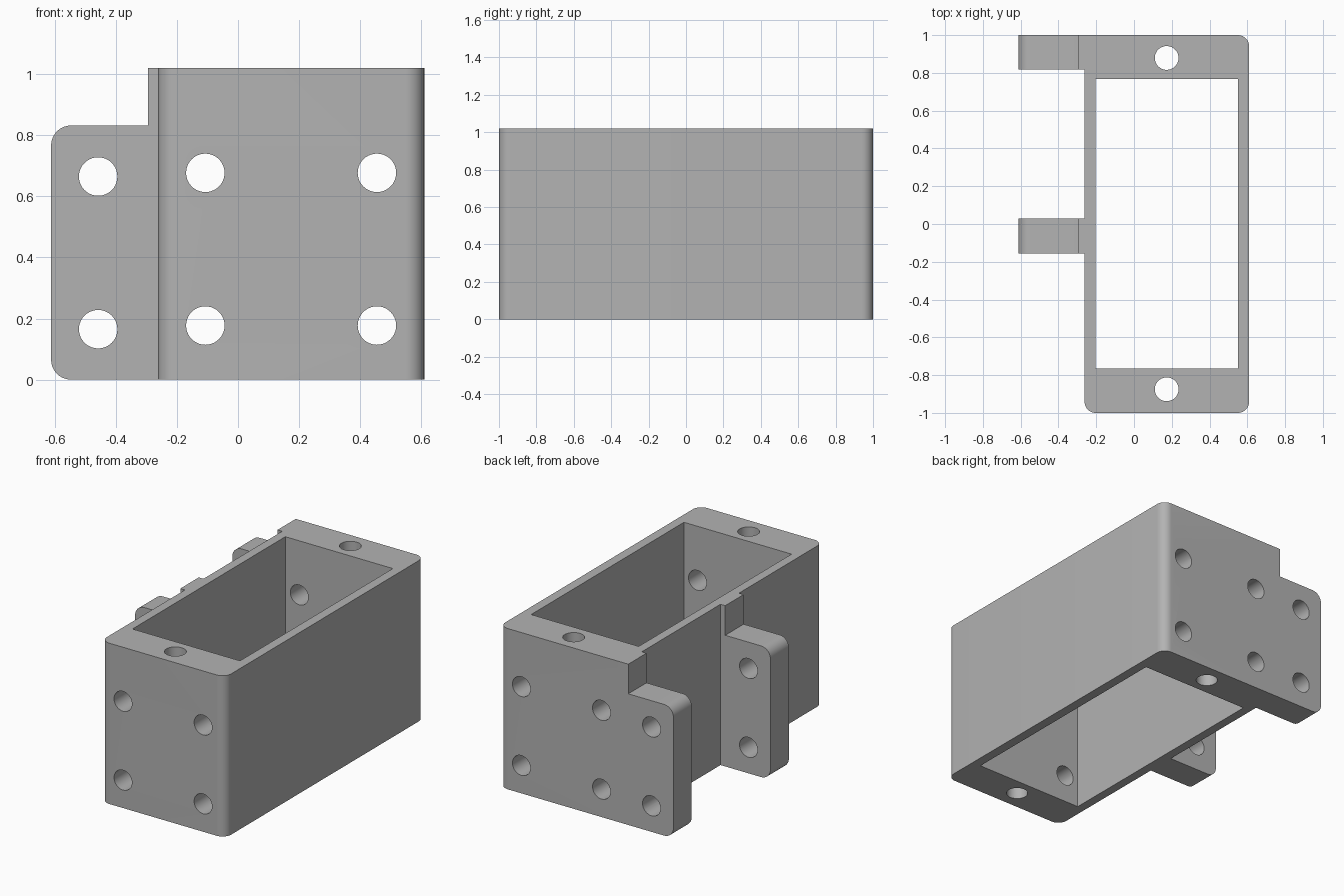
import bpy, bmesh, math

if "Cube" in bpy.data.objects:
    bpy.data.objects.remove(bpy.data.objects["Cube"])

H = 1.02                      # full height
XL, XR, XT = -0.262, 0.61, -0.612   # body left, body right, tab end

grey = bpy.data.materials.new("plain grey")
grey.diffuse_color = (0.45, 0.45, 0.45, 1)
grey.use_nodes = True
grey.node_tree.nodes["Principled BSDF"].inputs["Base Color"].default_value = grey.diffuse_color


def prism(name, pts, lo, hi, axis="z"):
    """Extrude a 2D outline along z (outline x,y) or y (outline x,z)."""
    place = (lambda a, b, t: (a, b, t)) if axis == "z" else (lambda a, b, t: (a, t, b))
    bm = bmesh.new()
    low = [bm.verts.new(place(a, b, lo)) for a, b in pts]
    top = [bm.verts.new(place(a, b, hi)) for a, b in pts]
    bm.faces.new(low)
    bm.faces.new(top)
    n = len(pts)
    for i in range(n):
        j = (i + 1) % n
        bm.faces.new((low[i], low[j], top[j], top[i]))
    bmesh.ops.recalc_face_normals(bm, faces=bm.faces)
    me = bpy.data.meshes.new(name)
    bm.to_mesh(me)
    bm.free()
    me.materials.append(grey)
    ob = bpy.data.objects.new(name, me)
    bpy.context.collection.objects.link(ob)
    return ob


def arc(cx, cy, r, a0, a1, n=10):
    return [(cx + r * math.cos(math.radians(a0 + (a1 - a0) * i / n)),
             cy + r * math.sin(math.radians(a0 + (a1 - a0) * i / n))) for i in range(n + 1)]


def rect(x0, y0, x1, y1):
    return [(x0, y0), (x1, y0), (x1, y1), (x0, y1)]


def combine(target, other, op):
    mod = target.modifiers.new(op, "BOOLEAN")
    mod.operation, mod.solver, mod.object = op, "EXACT", other
    bpy.context.view_layer.objects.active = target
    bpy.ops.object.modifier_apply(modifier=mod.name)
    bpy.data.objects.remove(other)


# Case body: three rounded upright corners, one square where the rear tab joins
R = 0.06
outline = (arc(XL + R, -1 + R, R, 180, 270) + arc(XR - R, -1 + R, R, 270, 360)
           + arc(XR - R, 1 - R, R, 0, 90) + [(XL, 1)])
body = prism("bracket_case", outline, 0, H)

# Mounting tabs with rounded outer corners and a raised step by the wall
T, TOP, STEP = 0.065, 0.832, -0.295
tab = ([(-0.23, 0), (-0.23, H), (STEP, H), (STEP, TOP)]
       + arc(XT + T, TOP - T, T, 90, 180) + arc(XT + T, T, T, 180, 270))
for y0, y1 in ((0.817, 1.0), (-0.157, 0.028)):
    combine(body, prism("mounting_tab", tab, y0, y1, "y"), "UNION")

# Open centre
combine(body, prism("opening_cutter", rect(-0.205, -0.765, 0.55, 0.767), -0.2, H + 0.2),
        "DIFFERENCE")


def hole(a, b, lo, hi, axis):
    pts = arc(a, b, 0.063, 0, 360, 40)[:-1]
    combine(body, prism("hole_cutter", pts, lo, hi, axis), "DIFFERENCE")


# Screw holes along the length, through end walls and tabs
for x, z in ((-0.107, 0.677), (0.455, 0.677), (-0.107, 0.177), (0.455, 0.177),
             (-0.458, 0.665), (-0.458, 0.165)):
    hole(x, z, -1.2, 1.2, "y")

# Upright screw holes in both ends
for y in (-0.875, 0.879):
    hole(0.173, y, -0.2, H + 0.2, "z")

# Smooth rounded faces, sharp edges kept
bpy.ops.object.select_all(action="DESELECT")
body.select_set(True)
bpy.context.view_layer.objects.active = body
bpy.ops.object.shade_smooth_by_angle(angle=math.radians(30))
